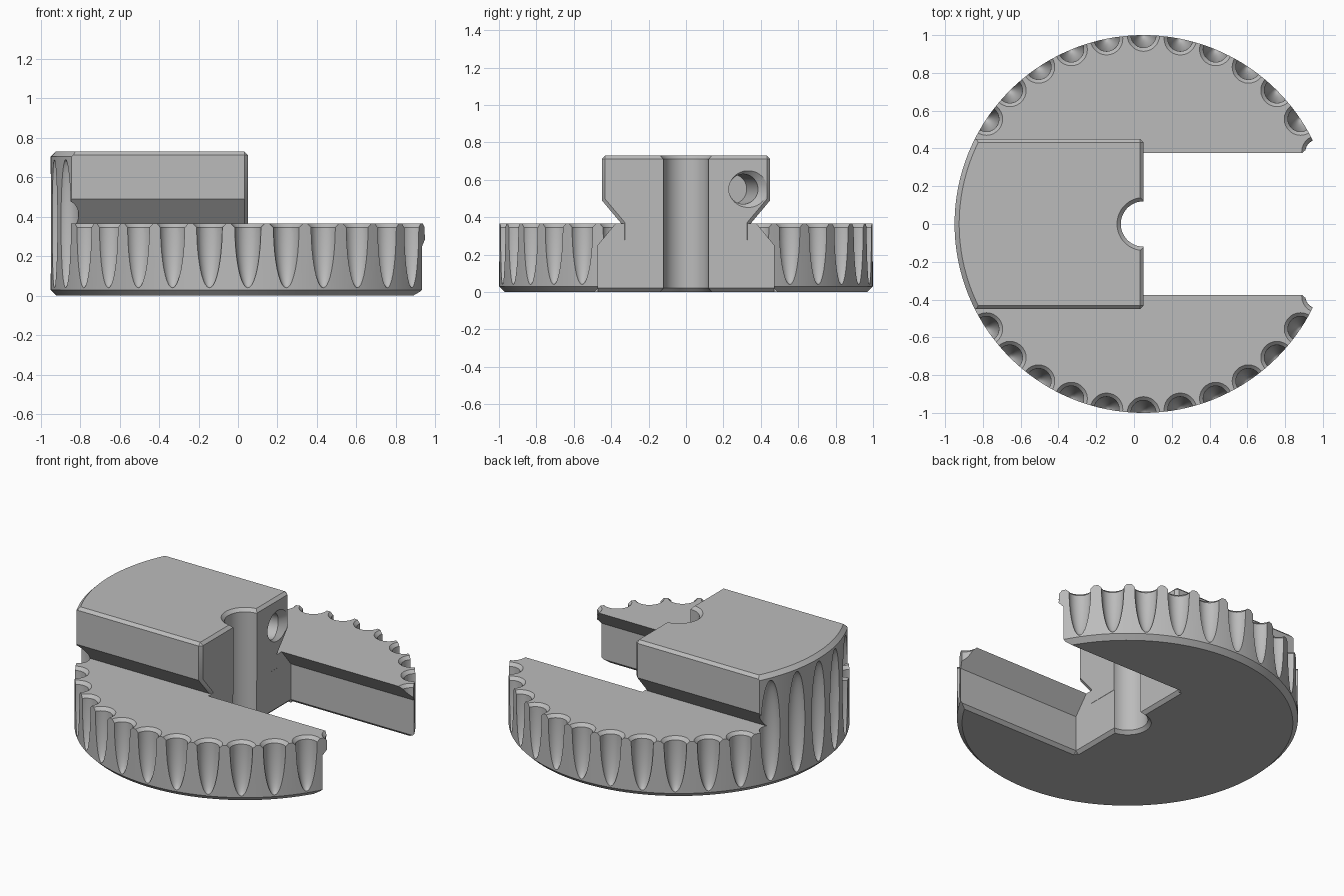
import bpy, bmesh
from math import sin, cos, pi, radians
from mathutils import Vector, Matrix

cube = bpy.data.objects.get("Cube")
if cube:
    bpy.data.objects.remove(cube, do_unlink=True)

grey = bpy.data.materials.new("matte grey")
grey.use_nodes = True
grey.diffuse_color = (0.5, 0.5, 0.5, 1)
grey.node_tree.nodes["Principled BSDF"].inputs["Base Color"].default_value = (0.5, 0.5, 0.5, 1)

CX = 0.05       # disc centre
TOP = 0.365     # top of disc
HEIGHT = 0.73   # top of block


def finish(name, bm):
    bmesh.ops.recalc_face_normals(bm, faces=bm.faces)
    mesh = bpy.data.meshes.new(name)
    bm.to_mesh(mesh)
    bm.free()
    mesh.materials.append(grey)
    obj = bpy.data.objects.new(name, mesh)
    bpy.context.collection.objects.link(obj)
    return obj


def add_turned(bm, profile, segs, matrix):
    """Stack of rings (radius, z) closed with flat caps."""
    rings = [[bm.verts.new(matrix @ Vector((r * cos(2 * pi * i / segs), r * sin(2 * pi * i / segs), z)))
              for i in range(segs)] for r, z in profile]
    for a, b in zip(rings, rings[1:]):
        for i in range(segs):
            j = (i + 1) % segs
            bm.faces.new((a[i], a[j], b[j], b[i]))
    bm.faces.new(rings[0])
    bm.faces.new(rings[-1])


def turned(name, profile, segs, matrix):
    bm = bmesh.new()
    add_turned(bm, profile, segs, matrix)
    return finish(name, bm)


def prism(name, points, offset, place):
    bm = bmesh.new()
    face = bm.faces.new([bm.verts.new(place(a, b)) for a, b in points])
    new = bmesh.ops.extrude_face_region(bm, geom=[face])["geom"]
    bmesh.ops.translate(bm, verts=[v for v in new if isinstance(v, bmesh.types.BMVert)], vec=offset)
    return finish(name, bm)


def apply(obj, mod):
    bpy.context.view_layer.objects.active = obj
    bpy.ops.object.modifier_apply(modifier=mod.name)


def combine(obj, tool, operation):
    mod = obj.modifiers.new(operation, 'BOOLEAN')
    mod.operation, mod.object, mod.solver = operation, tool, 'EXACT'
    apply(obj, mod)
    bpy.data.objects.remove(tool, do_unlink=True)


def mirrored(half):
    return half + [(-y, z) for y, z in reversed(half)]


centre = Matrix.Translation((CX, 0, 0))

# Disc with chamfered underside
body = turned("dovetail_knob", [(0.97, 0), (1, 0.03), (1, TOP)], 160, centre)

# Dovetail slot, open towards +x
slot = mirrored([(0.51, -0.02), (0.47, 0.02), (0.47, 0.25), (0.375, TOP), (0.375, 0.5)])
combine(body, prism("slot_cutter", slot, (1.5, 0, 0), lambda y, z: (CX, y, z)), 'DIFFERENCE')
lip = [(CX - 0.04, -0.02), (CX + 0.02, -0.02), (CX + 0.02, 0.02), (CX, 0.02)]
combine(body, prism("lip_cutter", lip, (0, 0.94, 0), lambda x, z: (x, -0.47, z)), 'DIFFERENCE')

# Raised block with matching dovetail neck, rounded to the disc at its back
outline = mirrored([(0.345, 0.26), (0.345, TOP), (0.45, 0.49), (0.45, HEIGHT)])
block = prism("block", outline, (-1.3, 0, 0), lambda y, z: (CX + 0.001, y, z))
bevel = block.modifiers.new("chamfer", 'BEVEL')
bevel.width, bevel.segments, bevel.limit_method = 0.018, 1, 'ANGLE'
bevel.angle_limit = radians(60)
apply(block, bevel)
rim = turned("rim", [(1, 0.1), (1, HEIGHT - 0.025), (0.975, HEIGHT + 0.0005)], 160, centre)
combine(block, rim, 'INTERSECT')
combine(body, block, 'UNION')

# Half-round channel in the block's face, flared at both ends
channel = [(0.16, -0.02), (0.12, 0.02), (0.12, HEIGHT - 0.02), (0.16, HEIGHT + 0.02)]
combine(body, turned("channel_cutter", channel, 48, centre), 'DIFFERENCE')

# Slanted blind hole in the block's face
slant = Vector((0.3, 0.065, 0)).to_track_quat('Z', 'Y').to_matrix().to_4x4()
hole = [(0.08, -0.3), (0.08, -0.015), (0.125, 0.03)]
combine(body, turned("hole_cutter", hole, 40, Matrix.Translation((CX, 0.31, 0.55)) @ slant), 'DIFFERENCE')

# Finger flutes all round the rim, chamfered where they leave the disc top
flutes, flares = bmesh.new(), bmesh.new()
for k in range(2, 31):
    a = 2 * pi * k / 32
    spot = Matrix.Translation((CX + cos(a), sin(a), TOP))
    bmesh.ops.create_uvsphere(flutes, u_segments=28, v_segments=20, radius=1,
                              matrix=spot @ Matrix.Diagonal((0.067, 0.067, 0.325, 1)))
    if abs(sin(a)) > 0.45 or cos(a) > 0:
        add_turned(flares, [(0.066, -0.02), (0.106, 0.02)], 28, spot)
combine(body, finish("flute_cutter", flutes), 'DIFFERENCE')
combine(body, finish("flare_cutter", flares), 'DIFFERENCE')

# Smooth curved faces, keep hard edges
bpy.ops.object.select_all(action='DESELECT')
body.select_set(True)
bpy.context.view_layer.objects.active = body
bpy.ops.object.shade_smooth_by_angle(angle=radians(30))
